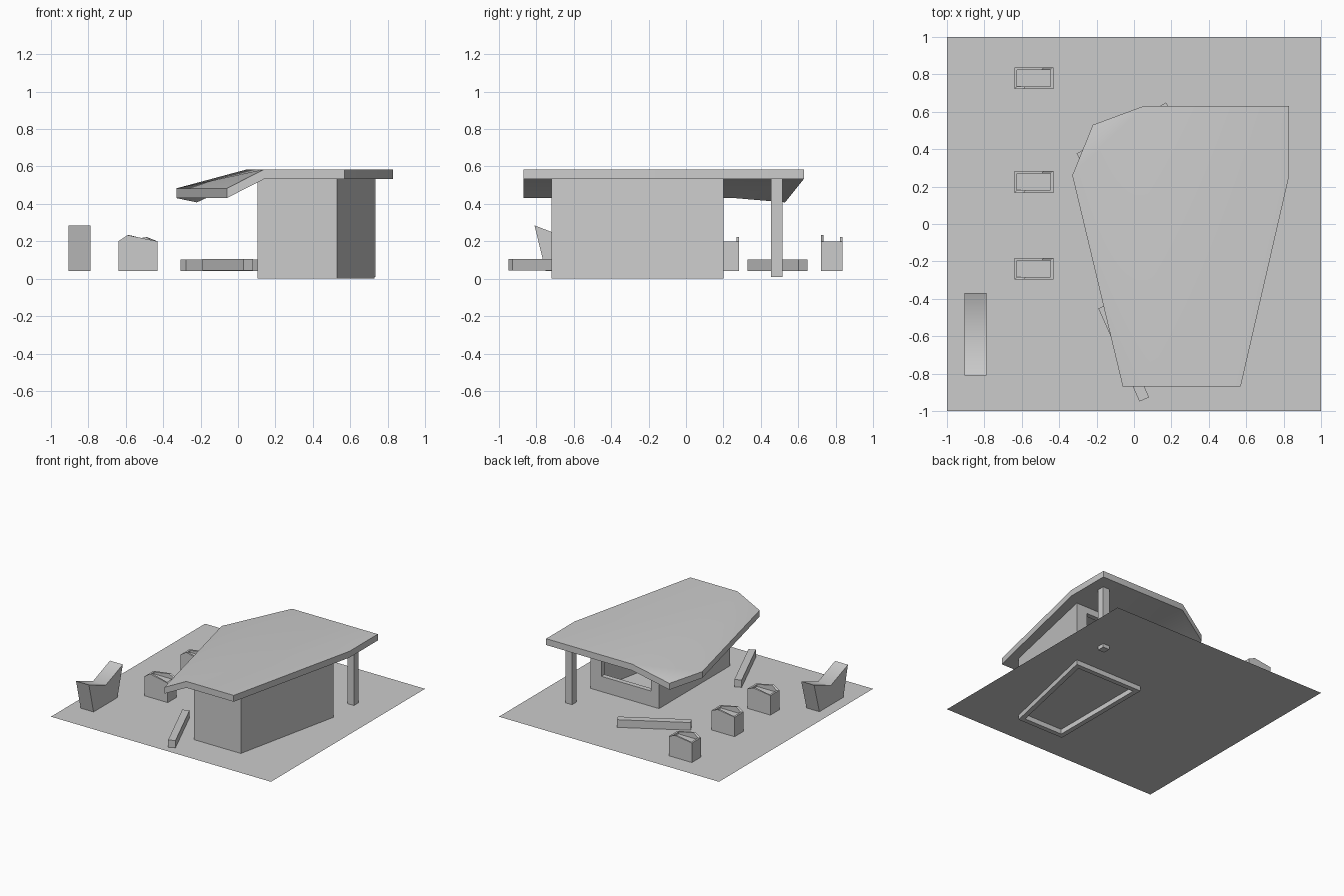
import bpy, bmesh
from math import radians, atan2, hypot
from mathutils import Matrix, Vector

if "Cube" in bpy.data.objects:
    bpy.data.objects.remove(bpy.data.objects["Cube"])

G = 0.04  # ground level


def make(name, bm, smooth=None):
    bmesh.ops.recalc_face_normals(bm, faces=bm.faces)
    me = bpy.data.meshes.new(name)
    bm.to_mesh(me)
    bm.free()
    ob = bpy.data.objects.new(name, me)
    bpy.context.collection.objects.link(ob)
    if smooth:
        bpy.ops.object.select_all(action='DESELECT')
        ob.select_set(True)
        bpy.context.view_layer.objects.active = ob
        bpy.ops.object.shade_smooth_by_angle(angle=radians(smooth))
    return ob


def loft(name, loops, caps=(True, True), closed=False, smooth=None):
    """Bridge a series of equal-length point loops."""
    bm = bmesh.new()
    rings = [[bm.verts.new(p) for p in lp] for lp in loops]
    pairs = list(zip(rings, rings[1:]))
    if closed:
        pairs.append((rings[-1], rings[0]))
    for a, b in pairs:
        n = len(a)
        for i in range(n):
            j = (i + 1) % n
            bm.faces.new((a[i], a[j], b[j], b[i]))
    if not closed:
        for ring, cap in zip((rings[0], rings[-1]), caps):
            if cap:
                bm.faces.new(ring)
    return make(name, bm, smooth)


def box(name, lo, hi, angle=0):
    bm = bmesh.new()
    lo, hi = Vector(lo), Vector(hi)
    m = (Matrix.Translation((lo + hi) / 2) @ Matrix.Rotation(angle, 4, 'Z')
         @ Matrix.Diagonal((*(hi - lo), 1)))
    bmesh.ops.create_cube(bm, size=1, matrix=m)
    return make(name, bm)


# ground sheet
bm = bmesh.new()
bmesh.ops.create_grid(bm, x_segments=1, y_segments=1, size=1,
                      matrix=Matrix.Translation((0, 0, G)))
make("ground_sheet", bm)

# hollow building walls with a serving window at the back
outer = [(0.105, -0.72), (0.53, -0.72), (0.73, 0.2), (0.105, 0.2)]
inner = [(0.145, -0.68), (0.5, -0.68), (0.68, 0.16), (0.145, 0.16)]
lift = lambda pts, z: [(x, y, z) for x, y in pts]
walls = loft("building_walls", [lift(outer, 0), lift(outer, 0.54),
                                lift(inner, 0.54), lift(inner, 0)], closed=True)
cutter = box("window_cutter", (0.18, 0.1, 0.165), (0.63, 0.3, 0.48))
cutter.hide_render = True
mod = walls.modifiers.new("window", 'BOOLEAN')
mod.object = cutter
mod.operation = 'DIFFERENCE'
mod.solver = 'EXACT'
bpy.context.view_layer.objects.active = walls
bpy.ops.object.modifier_apply(modifier=mod.name)
bpy.data.objects.remove(cutter)

# folded roof slab: flat right part, drooping left part
flat = [(0.05, 0.63, 0.585), (0.14, -0.87, 0.585), (0.57, -0.87, 0.585),
        (0.83, 0.26, 0.585), (0.83, 0.63, 0.585)]
droop = [(-0.06, -0.87, 0.483), (-0.33, 0.26, 0.483), (-0.22, 0.53, 0.46)]
bm = bmesh.new()
f = [bm.verts.new(p) for p in flat]
d = [bm.verts.new(p) for p in droop]
bm.faces.new(f)
bm.faces.new((f[1], f[0], d[1], d[0]))
bm.faces.new((f[0], d[2], d[1]))
bmesh.ops.recalc_face_normals(bm, faces=bm.faces)
ext = bmesh.ops.extrude_face_region(bm, geom=bm.faces[:], use_keep_orig=True)
for v in ext["geom"]:
    if isinstance(v, bmesh.types.BMVert):
        v.co.z -= 0.052
make("roof", bm, smooth=32)

# roof post
box("roof_post", (0.675, 0.455, 0.01), (0.735, 0.515, 0.545))


# low benches, given by centre line end points
def bench(name, a, b, w=0.056, z0=G, z1=0.103):
    cx, cy = (a[0] + b[0]) / 2, (a[1] + b[1]) / 2
    dx, dy = b[0] - a[0], b[1] - a[1]
    h = hypot(dx, dy) / 2
    box(name, (cx - h, cy - w / 2, z0), (cx + h, cy + w / 2, z1), atan2(dy, dx))


bench("front_bench", (-0.165, -0.44), (0.055, -0.938), z0=0.045, z1=0.105)
bench("back_bench", (-0.293, 0.352), (0.185, 0.625))

# lounge seat with a valley top and flared ends
side = [(-0.75, G), (-0.44, G), (-0.37, 0.285), (-0.59, 0.2), (-0.81, 0.285)]
loft("lounge_seat", [[(x, y, z) for y, z in side] for x in (-0.905, -0.788)],
     smooth=48)

# planters with an uneven rim and sunken soil
rim = [(-0.105, -1, 0.2), (-0.055, -1, 0.233), (0.105, -1, 0.2),
       (0.105, 1, 0.2), (0.05, 1, 0.222), (-0.105, 1, 0.2)]
for i, cy in enumerate((-0.24, 0.225, 0.78)):
    def ring(sx, hy, z=None):
        return [(-0.535 + x * sx, cy + s * hy, h if z is None else z)
                for x, s, h in rim]
    loft(f"planter_{i + 1}", [ring(1, 0.058, G), ring(1, 0.058),
                              ring(0.85, 0.044), ring(0.85, 0.044, 0.185)])
